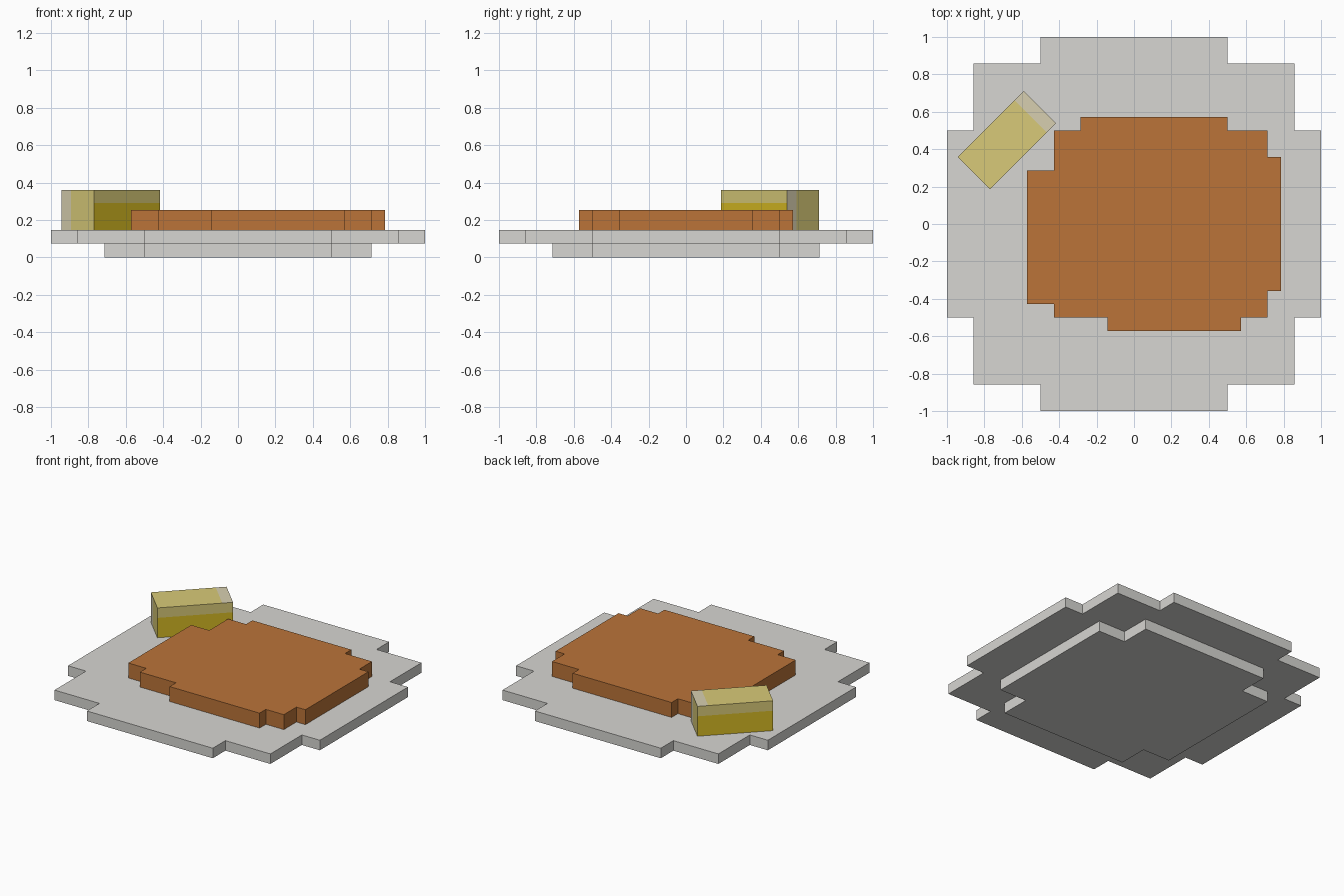
import bpy, bmesh, math
from mathutils import Matrix, Vector

cube = bpy.data.objects.get("Cube")
if cube:
    bpy.data.objects.remove(cube, do_unlink=True)

U = 1 / 14                      # grid step shared by all parts
FOOT_TOP, PLATE_TOP = 0.075, 0.147


def material(name, rgb):
    linear = [((c / 255 + 0.055) / 1.055) ** 2.4 for c in rgb] + [1]
    mat = bpy.data.materials.new(name)
    mat.use_nodes = True
    mat.diffuse_color = linear
    mat.node_tree.nodes["Principled BSDF"].inputs["Base Color"].default_value = linear
    return mat


china = material("pale_grey", (215, 214, 210))
crust = material("baked_brown", (187, 116, 57))
gold = material("golden_yellow", (214, 186, 35))
pale = material("pale_yellow", (216, 202, 120))
cream = material("cream", (215, 207, 176))


def finish(name, bm, mats):
    bmesh.ops.recalc_face_normals(bm, faces=bm.faces)
    mesh = bpy.data.meshes.new(name)
    bm.to_mesh(mesh)
    bm.free()
    for mat in mats:
        mesh.materials.append(mat)
    obj = bpy.data.objects.new(name, mesh)
    bpy.context.collection.objects.link(obj)
    return obj


def prism(name, outline, bottom, top, mat):
    bm = bmesh.new()
    base = bm.faces.new([bm.verts.new((x * U, y * U, bottom)) for x, y in outline])
    raised = bmesh.ops.extrude_face_region(bm, geom=[base], use_keep_orig=True)["geom"]
    verts = [v for v in raised if isinstance(v, bmesh.types.BMVert)]
    bmesh.ops.translate(bm, verts=verts, vec=(0, 0, top - bottom))
    return finish(name, bm, [mat])


def four_fold(quarter):
    """Repeat a quarter outline around the centre."""
    points, full = list(quarter), []
    for _ in range(4):
        full += points
        points = [(-y, x) for x, y in points]
    return full


# Plate: stepped rim on a smaller stepped foot
prism("plate_foot", four_fold([(10, 7), (7, 7), (7, 10)]), 0, FOOT_TOP, china)
prism("plate_rim", four_fold([(14, 7), (12, 7), (12, 12), (7, 12), (7, 14)]),
      FOOT_TOP, PLATE_TOP, china)

# Flat stepped patty
prism("patty", [(-4, 8), (7, 8), (7, 7), (10, 7), (10, 5), (11, 5), (11, -5),
                (10, -5), (10, -7), (8, -7), (8, -8), (-2, -8), (-2, -7),
                (-6, -7), (-6, -6), (-8, -6), (-8, 4), (-6, 4), (-6, 7), (-4, 7)],
      PLATE_TOP, PLATE_TOP + 1.5 * U, crust)

# Wedge block, cut into colour bands one grid step wide
half_l, half_w, height = 3.5 * U, 0.122, 3 * U
bm = bmesh.new()
bmesh.ops.create_cube(bm, size=1, matrix=Matrix.Translation((0, 0, height / 2))
                      @ Matrix.Diagonal((2 * half_l, 2 * half_w, height, 1)))
cuts = [((half_l - U, 0, 0), (1, 0, 0)), ((0, 0, height - U), (0, 0, 1)),
        ((0, half_w - U, 0), (0, 1, 0)), ((0, U - half_w, 0), (0, 1, 0))]
for point, normal in cuts:
    bmesh.ops.bisect_plane(bm, geom=bm.verts[:] + bm.edges[:] + bm.faces[:],
                           plane_co=point, plane_no=normal)
bm.normal_update()
for face in bm.faces:
    n, c = face.normal, face.calc_center_median()
    if abs(n.y) > 0.5:          # long sides: pale band above gold
        face.material_index = 1 if c.z > height - U else 0
    elif abs(n.x) > 0.5:        # ends: cream band along one side
        face.material_index = 2 if -c.y * n.x > half_w - U else 1
    elif n.z > 0.5:             # top: cream band at the far end
        face.material_index = 2 if c.x > half_l - U else 1
    else:
        face.material_index = 0
block = finish("side_block", bm, [gold, pale, cream])
block.location = Vector((-0.68, 0.449, PLATE_TOP))
block.rotation_euler.z = math.radians(45)
